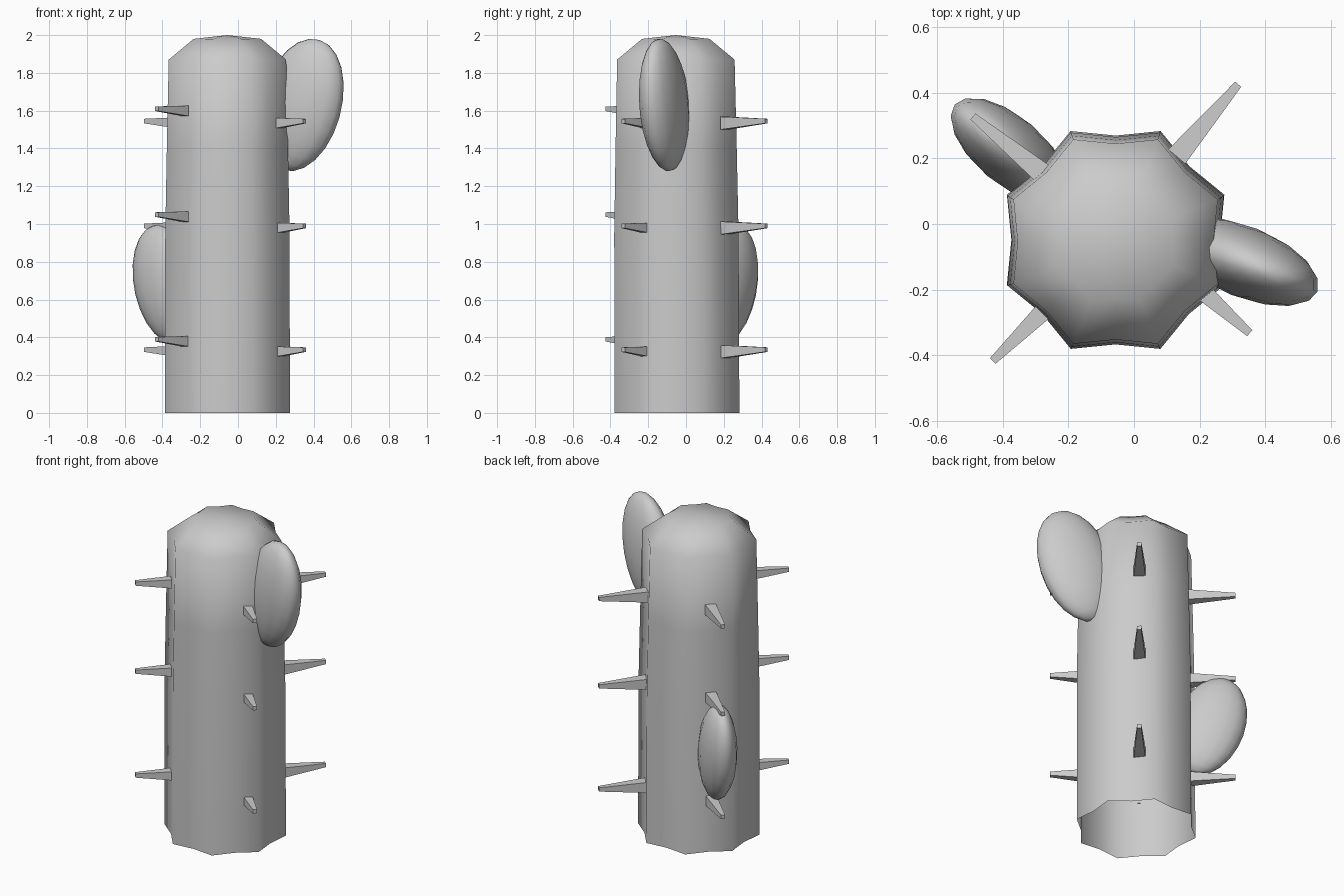
import bpy, bmesh, math
from mathutils import Vector, Matrix

if "Cube" in bpy.data.objects:
    bpy.data.objects.remove(bpy.data.objects["Cube"])


def finish(name, bm, smooth=None):
    bmesh.ops.recalc_face_normals(bm, faces=bm.faces)
    mesh = bpy.data.meshes.new(name)
    bm.to_mesh(mesh)
    bm.free()
    ob = bpy.data.objects.new(name, mesh)
    bpy.context.collection.objects.link(ob)
    if smooth:
        bpy.ops.object.select_all(action='DESELECT')
        ob.select_set(True)
        bpy.context.view_layer.objects.active = ob
        bpy.ops.object.shade_smooth_by_angle(angle=math.radians(smooth))
    return ob


# Trunk: eight ribs with shallow grooves, tapered, domed top, open bottom
bm = bmesh.new()
rings = []
for z, s in [(0, 1), (0.95, 0.995), (1.4, 0.97), (1.87, 0.94), (1.98, 0.54)]:
    ring = []
    for i in range(16):
        a = math.radians(22.5 * i)
        r = (0.358 if i % 2 else 0.317) * s
        ring.append(bm.verts.new((-0.056 + r * math.cos(a),
                                  -0.048 - 0.003 * z + r * math.sin(a), z)))
    rings.append(ring)
for lo, hi in zip(rings, rings[1:]):
    for i in range(16):
        j = (i + 1) % 16
        bm.faces.new((lo[i], lo[j], hi[j], hi[i]))
tip = bm.verts.new((-0.058, -0.054, 2.0))
for i in range(16):
    bm.faces.new((rings[-1][i], rings[-1][(i + 1) % 16], tip))
finish("trunk", bm, 62)


# Arms: flattened ovals leaning outward
def arm(name, centre, size, heading, lean):
    bm = bmesh.new()
    bmesh.ops.create_uvsphere(bm, u_segments=16, v_segments=12, radius=1)
    m = (Matrix.Translation(centre)
         @ Matrix.Rotation(math.radians(heading), 4, 'Z')
         @ Matrix.Rotation(math.radians(lean), 4, 'Y')
         @ Matrix.Diagonal((*size, 1)))
    bm.transform(m)
    finish(name, bm, 60)


arm("upper_arm", (0.335, -0.115, 1.63), (0.228, 0.108, 0.36), -22, 17)
arm("lower_arm", (-0.379, 0.224, 0.68), (0.205, 0.103, 0.325), 140, 17)


# Spines: square tapered spikes in four columns
def spine(name, base, end, w):
    base, end = Vector(base), Vector(end)
    d = end - base
    side = Vector((-d.y, d.x, 0)).normalized()
    up = Vector((0, 0, 1))
    bm = bmesh.new()
    loops = []
    for p, h in ((base, w / 2), (end, 0.012)):
        loops.append([bm.verts.new(p + side * h * sx + up * h * sz)
                      for sx, sz in ((-1, -1), (1, -1), (1, 1), (-1, 1))])
    a, b = loops
    for i in range(4):
        j = (i + 1) % 4
        bm.faces.new((a[i], a[j], b[j], b[i]))
    bm.faces.new(a)
    bm.faces.new(b)
    finish(name, bm)


columns = {
    "front_left": ((-0.28, -0.27), (-0.43, -0.417), (0.39, 1.05, 1.61), 0.055),
    "front_right": ((0.21, -0.206), (0.352, -0.332), (0.335, 0.99, 1.545), 0.055),
    "back_right": ((0.13, 0.205), (0.317, 0.425), (0.335, 0.99, 1.545), 0.068),
    "back_left": ((-0.28, 0.155), (-0.49, 0.327), (0.335, 0.99, 1.545), 0.064),
}
for key, (b, e, heights, w) in columns.items():
    for n, z in enumerate(heights):
        spine(f"spine_{key}_{n + 1}", (*b, z - 0.011), (*e, z), w)
